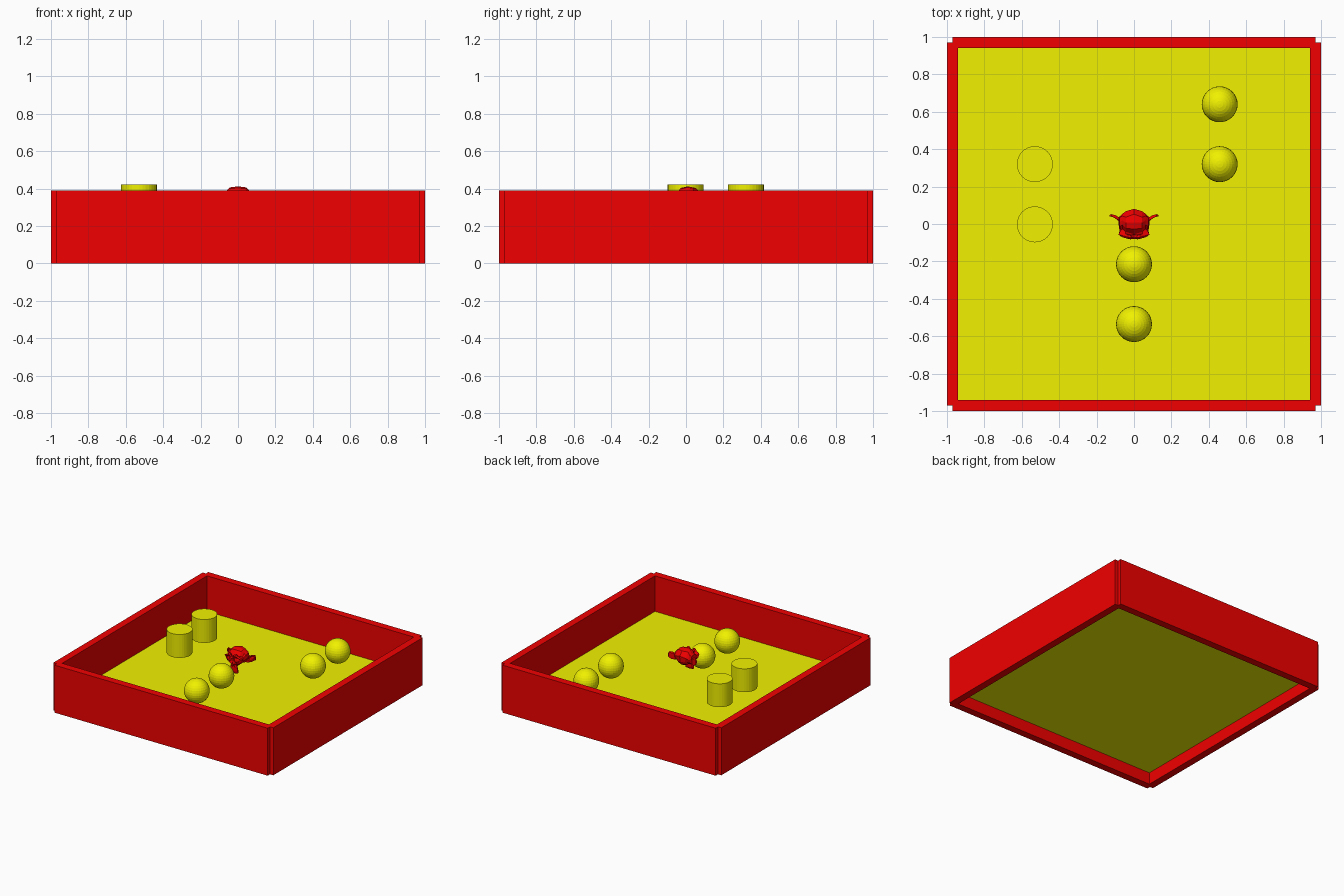
import bpy
from math import pi

if "Cube" in bpy.data.objects:
    bpy.data.objects.remove(bpy.data.objects["Cube"])


def material(name, color):
    m = bpy.data.materials.new(name)
    m.diffuse_color = color
    m.use_nodes = True
    m.node_tree.nodes["Principled BSDF"].inputs["Base Color"].default_value = m.diffuse_color
    return m


red = material("red", (0.88, 0.0, 0.0, 1))
yellow = material("yellow", (0.88, 0.88, 0.0, 1))
R = 0.096          # radius shared by all the props
WALL_H = 0.39
FLOOR_Z = 0.098


def finish(name, mat):
    ob = bpy.context.object
    ob.name = name
    ob.data.materials.append(mat)
    return ob


# floor sheet, raised inside the walls
bpy.ops.mesh.primitive_plane_add(size=1.94, location=(0, 0, FLOOR_Z))
finish("floor", yellow)

# four walls, overlapping at the corners with a small notch
walls = {"front_wall": (0, -0.97, 0), "back_wall": (0, 0.97, 0),
         "left_wall": (-0.97, 0, pi / 2), "right_wall": (0.97, 0, pi / 2)}
for name, (x, y, turn) in walls.items():
    bpy.ops.mesh.primitive_cube_add(size=1, location=(x, y, WALL_H / 2), rotation=(0, 0, turn))
    finish(name, red).scale = (1.94, 0.06, WALL_H)

# balls
for i, (x, y) in enumerate([(0, -0.215), (0, -0.535), (0.458, 0.32), (0.458, 0.64)]):
    bpy.ops.mesh.primitive_uv_sphere_add(segments=32, ring_count=16, radius=R, location=(x, y, 0.262))
    finish(f"ball_{i + 1}", yellow)

# drums
for i, y in enumerate([-0.002, 0.32]):
    bpy.ops.mesh.primitive_cylinder_add(vertices=32, radius=R, depth=2 * R, location=(-0.53, y, 0.326))
    finish(f"drum_{i + 1}", yellow)

# monkey head in the middle
bpy.ops.mesh.primitive_monkey_add(size=2 * R, location=(0, 0, 0.317))
finish("monkey_head", red)
